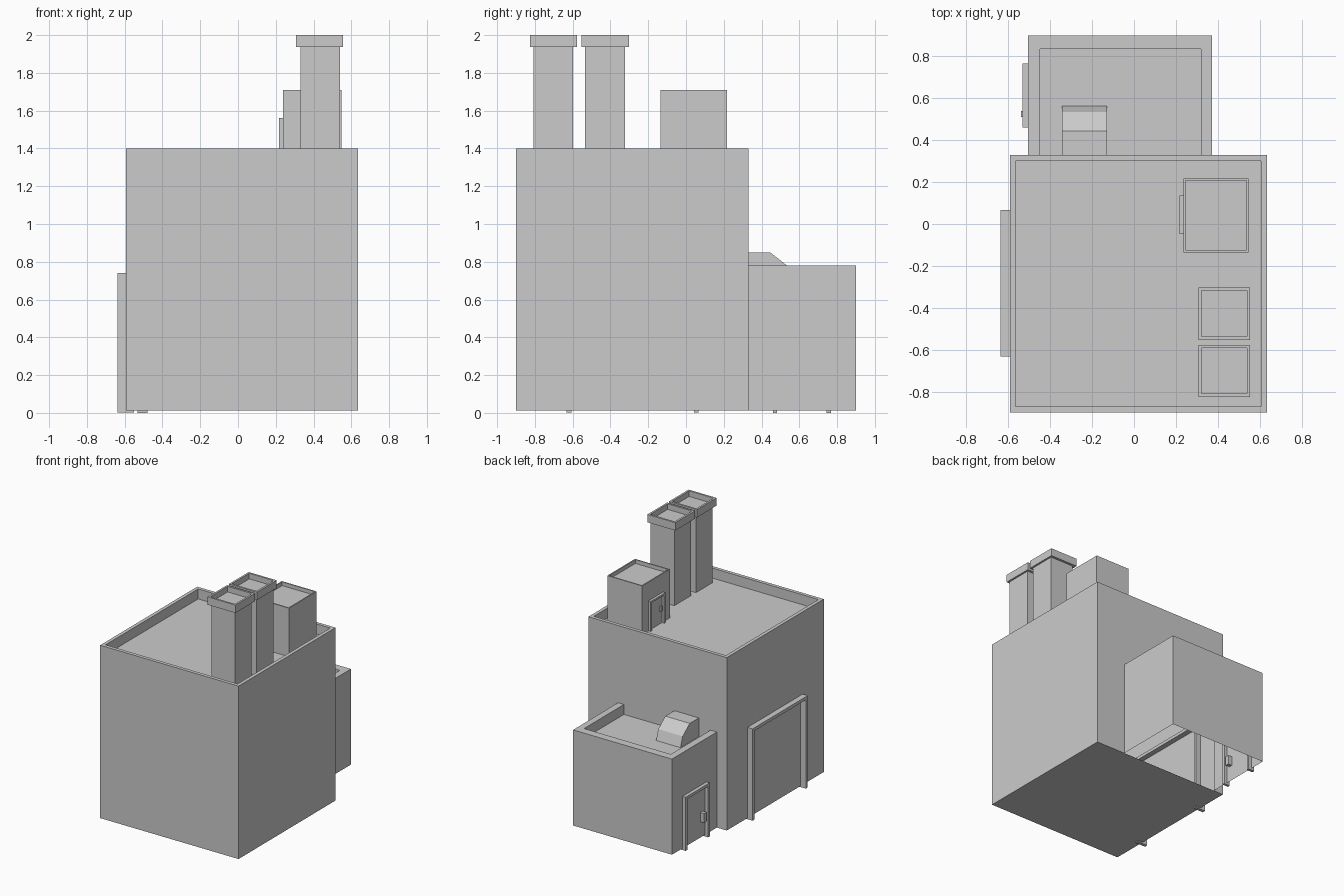
import bpy, bmesh

if "Cube" in bpy.data.objects:
    bpy.data.objects.remove(bpy.data.objects["Cube"])


def finish(bm, name):
    bmesh.ops.remove_doubles(bm, verts=bm.verts, dist=1e-5)
    mesh = bpy.data.meshes.new(name)
    bm.to_mesh(mesh)
    bm.free()
    ob = bpy.data.objects.new(name, mesh)
    bpy.context.collection.objects.link(ob)
    return ob


def quad(bm, *pts):
    return bm.faces.new([bm.verts.new(p) for p in pts])


def add_box(bm, x0, x1, y0, y1, z0, z1):
    """Add a box and return its top face."""
    r = bmesh.ops.create_cube(bm, size=1)
    for v in r["verts"]:
        v.co = (x1 if v.co.x > 0 else x0, y1 if v.co.y > 0 else y0,
                z1 if v.co.z > 0 else z0)
    return max({f for v in r["verts"] for f in v.link_faces},
               key=lambda f: f.calc_center_median().z)


def sink_top(bm, top, rim, depth):
    """Inset the top face and sink it to leave a parapet."""
    bmesh.ops.inset_individual(bm, faces=[top], thickness=rim)
    ret = bmesh.ops.extrude_discrete_faces(bm, faces=[top])
    bmesh.ops.translate(bm, verts=ret["faces"][0].verts, vec=(0, 0, -depth))


def tray(name, x0, x1, y0, y1, z0, z1, rim, depth):
    bm = bmesh.new()
    sink_top(bm, add_box(bm, x0, x1, y0, y1, z0, z1), rim, depth)
    return finish(bm, name)


def door_frame(name, x0, x1, y0, y1, z0, z1, w):
    """Two posts and a lintel on a wall facing -x."""
    bm = bmesh.new()
    prof = [(y0, z0), (y0, z1), (y1, z1), (y1, z0),
            (y1 - w, z0), (y1 - w, z1 - w), (y0 + w, z1 - w), (y0 + w, z0)]
    f = bm.faces.new([bm.verts.new((x0, y, z)) for y, z in prof])
    r = bmesh.ops.extrude_face_region(bm, geom=[f])
    bmesh.ops.translate(bm, vec=(x1 - x0, 0, 0),
                        verts=[g for g in r["geom"] if isinstance(g, bmesh.types.BMVert)])
    bmesh.ops.recalc_face_normals(bm, faces=bm.faces)
    return finish(bm, name)


def box(name, *dims):
    bm = bmesh.new()
    add_box(bm, *dims)
    return finish(bm, name)


# main block: sunken roof, back wall open into the annex
X0, X1, Y0, Y1, Z0, Z1 = -0.593, 0.635, -0.9, 0.33, 0.013, 1.4
A0, A1, AY, AZ, AR = -0.505, 0.372, 0.9, 0.78, 0.70
bm = bmesh.new()
top = add_box(bm, X0, X1, Y0, Y1, Z0, Z1)
back = max(bm.faces, key=lambda f: f.calc_center_median().y)
sink_top(bm, top, 0.04, 0.08)
bmesh.ops.delete(bm, geom=[back], context='FACES_ONLY')
for a, b, lo, hi in ((X0, A0, Z0, AR), (A1, X1, Z0, AR), (X0, X1, AR, Z1)):
    quad(bm, (b, Y1, lo), (a, Y1, lo), (a, Y1, hi), (b, Y1, hi))
finish(bm, "main_building")

# annex: three walls with no floor, parapet on three sides
bm = bmesh.new()
outer = [(A1, Y1), (A1, AY), (A0, AY), (A0, Y1)]
inner = [(0.32, Y1), (0.32, 0.835), (-0.45, 0.835), (-0.45, Y1)]
for i in range(3):
    (ax, ay), (bx, by) = outer[i:i + 2]
    (cx, cy), (dx, dy) = inner[i:i + 2]
    quad(bm, (ax, ay, Z0), (bx, by, Z0), (bx, by, AZ), (ax, ay, AZ))
    quad(bm, (ax, ay, AZ), (bx, by, AZ), (dx, dy, AZ), (cx, cy, AZ))
    quad(bm, (cx, cy, AZ), (dx, dy, AZ), (dx, dy, AR), (cx, cy, AR))
quad(bm, *[(x, y, AR) for x, y in inner])
finish(bm, "annex")

# sloped roof vent on the annex
bm = bmesh.new()
prof = [(0.33, 0.69), (0.33, 0.85), (0.445, 0.85), (0.535, 0.78), (0.566, 0.69)]
f = bm.faces.new([bm.verts.new((-0.345, y, z)) for y, z in prof])
r = bmesh.ops.extrude_face_region(bm, geom=[f])
bmesh.ops.translate(bm, vec=(0.217, 0, 0),
                    verts=[g for g in r["geom"] if isinstance(g, bmesh.types.BMVert)])
bmesh.ops.recalc_face_normals(bm, faces=bm.faces)
finish(bm, "annex_roof_vent")

# stair hut on the roof
tray("stair_hut", 0.237, 0.547, -0.135, 0.217, 1.315, 1.71, 0.014, 0.03)

# two chimneys with hollow caps
for n, y0, y1 in (("front", -0.807, -0.597), ("rear", -0.535, -0.323)):
    box("chimney_shaft_" + n, 0.33, 0.54, y0, y1, 1.315, 1.945)
    tray("chimney_cap_" + n, 0.307, 0.555, y0 - 0.018, y1 + 0.02, 1.937, 2.0, 0.022, 0.045)

# door frames and handles
door_frame("garage_door_frame", -0.638, -0.55, -0.632, 0.067, 0.003, 0.74, 0.025)
door_frame("annex_door_frame", -0.533, -0.48, 0.46, 0.767, 0.0, 0.43, 0.022)
door_frame("hut_door_frame", 0.217, 0.26, -0.048, 0.137, 1.315, 1.56, 0.015)
box("annex_door_handle", -0.54, -0.47, 0.51, 0.54, 0.14, 0.215)
box("hut_door_handle", 0.221, 0.25, -0.018, 0.0, 1.425, 1.465)
